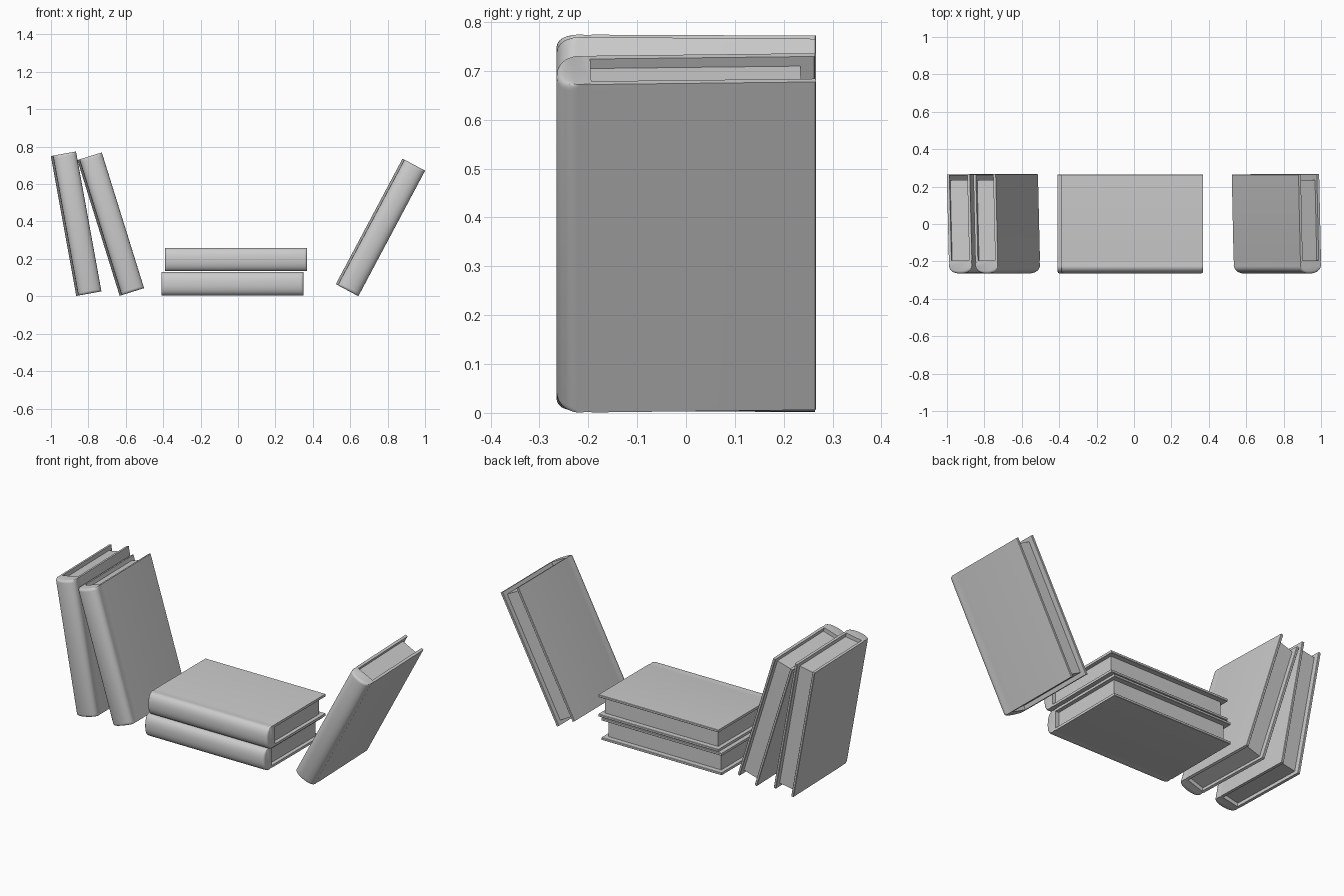
import bpy, bmesh
from math import sin, cos, pi, sqrt, radians
from mathutils import Matrix

if "Cube" in bpy.data.objects:
    bpy.data.objects.remove(bpy.data.objects["Cube"])

H, L, D = 0.0625, 0.38, 0.265   # half thickness, half length, half depth
BOARD, PAGE_Y0, PAGE_Y1, PAGE_L = 0.014, -0.195, 0.235, 0.358


def cover_profile():
    # C-shaped section: rounded spine at -y, two boards running back to +y
    c = 0.002
    half = [(H - BOARD, PAGE_Y0), (H - BOARD, D - c), (H - BOARD + c, D),
            (H - c, D), (H, D - c), (H, -0.190), (H - 0.0025, -0.207), (H, -0.224)]
    arc = []
    n = 20
    for i in range(1, n):
        a = pi * i / n
        x = cos(a)
        arc.append((H * abs(x) ** 0.9 * (1 if x > 0 else -1),
                    -0.224 - (D - 0.224) * sin(a) ** 0.85))
    return half + arc + [(-x, y) for x, y in reversed(half)]


def make_cover(name, matrix):
    # extrude the section, easing the spine in at both ends
    r = 0.015
    ease = [0, 0.002, 0.005, 0.009, r]
    stations = [(-L + s, s) for s in ease] + [(L - s, s) for s in reversed(ease)]
    prof = cover_profile()
    bm = bmesh.new()
    rings = []
    for z, s in stations:
        inset = r - sqrt(r * r - (r - s) ** 2)
        k = 1 - inset / (D + PAGE_Y0)
        rings.append([bm.verts.new((x, y if y > PAGE_Y0 else PAGE_Y0 + (y - PAGE_Y0) * k, z))
                      for x, y in prof])
    m = len(prof)
    for a, b in zip(rings, rings[1:]):
        for i in range(m):
            j = (i + 1) % m
            bm.faces.new((a[i], a[j], b[j], b[i]))
    bm.faces.new(rings[0])
    bm.faces.new(rings[-1])
    finish(bm, name, matrix, True)


def make_pages(name, matrix):
    bm = bmesh.new()
    y0 = PAGE_Y0 - 0.005
    size = (2 * (H - BOARD) + 0.001, PAGE_Y1 - y0, 2 * PAGE_L)
    bmesh.ops.create_cube(bm, size=1, matrix=Matrix.Translation(
        (0, (PAGE_Y1 + y0) / 2, 0)) @ Matrix.Diagonal((*size, 1)))
    finish(bm, name, matrix, False)


def finish(bm, name, matrix, smooth):
    bmesh.ops.recalc_face_normals(bm, faces=bm.faces)
    me = bpy.data.meshes.new(name)
    bm.to_mesh(me)
    bm.free()
    ob = bpy.data.objects.new(name, me)
    bpy.context.collection.objects.link(ob)
    ob.matrix_world = matrix
    if smooth:
        bpy.ops.object.select_all(action='DESELECT')
        ob.select_set(True)
        bpy.context.view_layer.objects.active = ob
        bpy.ops.object.shade_smooth_by_angle(angle=radians(30))


# name, centre x, centre z, lean, slight twist about the book's own axis
books = [
    ("left_outer_book", -0.865, 0.388, -10.3, 1.4),
    ("left_inner_book", -0.680, 0.386, -17.3, 1.4),
    ("lower_flat_book", -0.030, 0.0675, 90, 0),
    ("upper_flat_book", -0.010, 0.1965, 90, 0),
    ("right_leaning_book", 0.762, 0.368, 28, 1.4),
]
for name, x, z, lean, twist in books:
    mat = (Matrix.Translation((x, 0, z)) @ Matrix.Rotation(radians(lean), 4, 'Y')
           @ Matrix.Rotation(radians(twist), 4, 'Z'))
    make_cover(name + "_cover", mat)
    make_pages(name + "_pages", mat)
